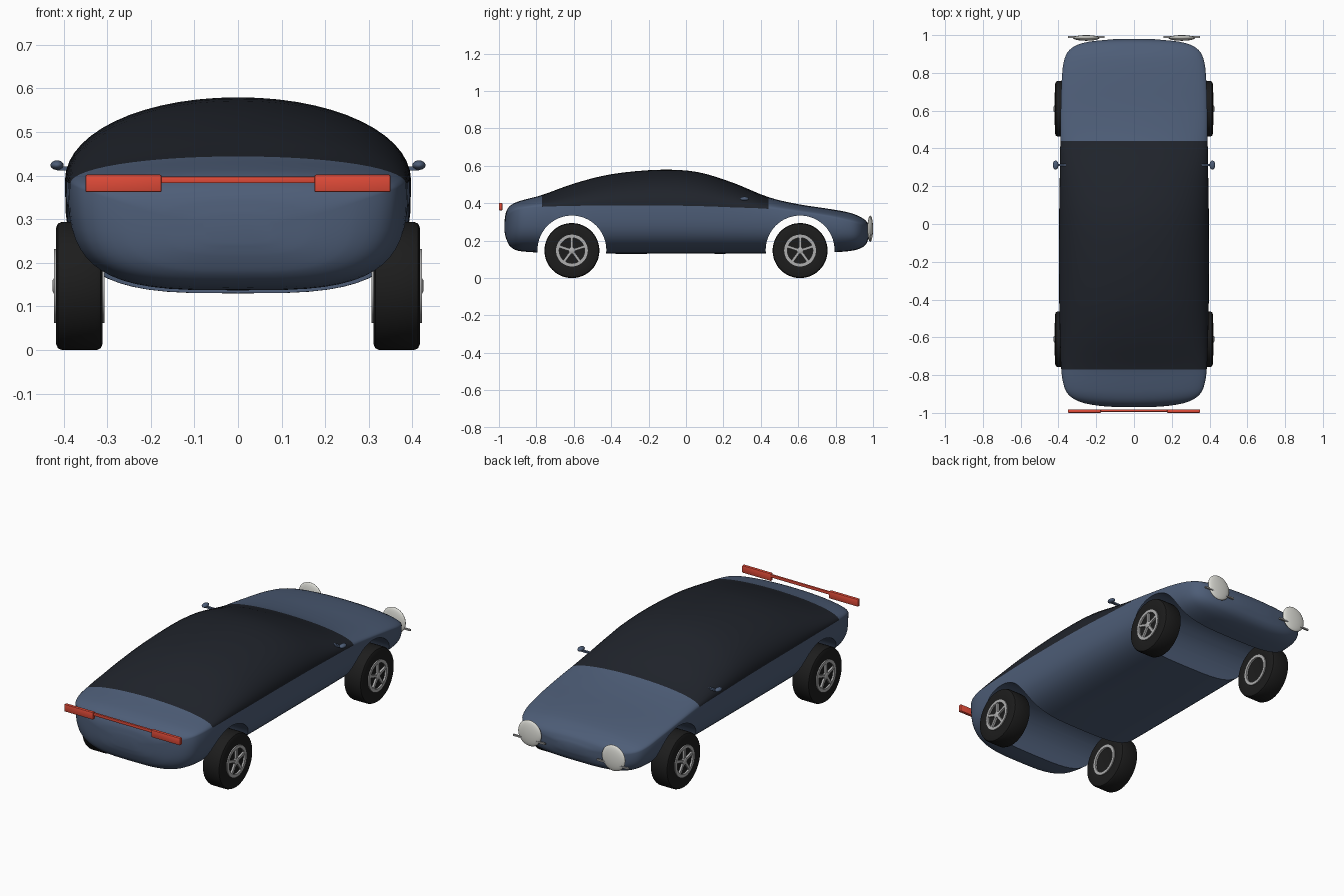
import bpy, bmesh
from math import sin, cos, pi, radians
from mathutils import Matrix

if "Cube" in bpy.data.objects:
    bpy.data.objects.remove(bpy.data.objects["Cube"])


def material(name, rgb):
    m = bpy.data.materials.new(name)
    m.diffuse_color = (*rgb, 1)
    m.use_nodes = True
    m.node_tree.nodes["Principled BSDF"].inputs["Base Color"].default_value = m.diffuse_color
    return m


PAINT = material("paint", (0.075, 0.11, 0.185))
GLASS = material("dark_glass", (0.014, 0.017, 0.024))
RUBBER = material("rubber", (0.012, 0.012, 0.012))
METAL = material("metal", (0.42, 0.42, 0.42))
LAMP = material("lamp", (0.75, 0.75, 0.70))
RED = material("red_lamp", (0.75, 0.07, 0.04))


def finish(name, bm, mats, angle=35):
    bmesh.ops.recalc_face_normals(bm, faces=bm.faces)
    me = bpy.data.meshes.new(name)
    bm.to_mesh(me)
    bm.free()
    ob = bpy.data.objects.new(name, me)
    bpy.context.collection.objects.link(ob)
    for m in mats:
        me.materials.append(m)
    smooth(ob, angle)
    return ob


def smooth(ob, angle=35):
    bpy.ops.object.select_all(action='DESELECT')
    ob.select_set(True)
    bpy.context.view_layer.objects.active = ob
    bpy.ops.object.shade_smooth_by_angle(angle=radians(angle))


def box(bm, center, size, rot=None, bevel=0):
    mat = Matrix.Translation(center) @ (rot or Matrix()) @ Matrix.Diagonal((*size, 1))
    vs = bmesh.ops.create_cube(bm, size=1, matrix=mat)['verts']
    if bevel:
        edges = list({e for v in vs for e in v.link_edges})
        bmesh.ops.bevel(bm, geom=edges, offset=bevel, segments=2, affect='EDGES', profile=0.5)


def ball(bm, center, radii):
    mat = Matrix.Translation(center) @ Matrix.Diagonal((*radii, 1))
    bmesh.ops.create_uvsphere(bm, u_segments=32, v_segments=16, radius=1, matrix=mat)


def lathe_x(bm, profile, center, n=48, closed=False):
    """Spin (x, radius) points about the x axis; ends are capped unless closed."""
    rings = [[bm.verts.new((center[0] + x, center[1] + r * cos(2 * pi * i / n),
                            center[2] + r * sin(2 * pi * i / n))) for i in range(n)]
             for x, r in profile]
    pairs = list(zip(rings, rings[1:]))
    if closed:
        pairs.append((rings[-1], rings[0]))
    else:
        bm.faces.new(rings[0])
        bm.faces.new(rings[-1])
    for a, b in pairs:
        for i in range(n):
            j = (i + 1) % n
            bm.faces.new((a[i], a[j], b[j], b[i]))


# Body stations: y, half width, floor, belt line, roof line
STATIONS = [
    (-0.970, 0.080, 0.245, 0.290, 0.310), (-0.963, 0.180, 0.215, 0.310, 0.350),
    (-0.945, 0.275, 0.175, 0.340, 0.382), (-0.910, 0.340, 0.150, 0.362, 0.404),
    (-0.860, 0.370, 0.141, 0.373, 0.420), (-0.770, 0.385, 0.136, 0.381, 0.444),
    (-0.600, 0.392, 0.132, 0.386, 0.505), (-0.400, 0.396, 0.130, 0.388, 0.555),
    (-0.140, 0.397, 0.130, 0.388, 0.579), (0.060, 0.396, 0.130, 0.385, 0.567),
    (0.250, 0.393, 0.130, 0.378, 0.510), (0.440, 0.390, 0.131, 0.370, 0.433),
    (0.600, 0.388, 0.133, 0.352, 0.395), (0.770, 0.382, 0.137, 0.325, 0.369),
    (0.880, 0.366, 0.145, 0.300, 0.348), (0.935, 0.325, 0.160, 0.285, 0.325),
    (0.965, 0.240, 0.185, 0.272, 0.303), (0.980, 0.090, 0.225, 0.258, 0.272),
]


def interpolate(s, steps=4):
    """Hermite curve through the stations, y as parameter."""
    def slope(i, k):
        a, b = s[max(i - 1, 0)], s[min(i + 1, len(s) - 1)]
        return (b[k] - a[k]) / (b[0] - a[0])
    out = []
    for i in range(len(s) - 1):
        h = s[i + 1][0] - s[i][0]
        for j in range(steps):
            t = j / steps
            row = [s[i][0] + h * t]
            for k in range(1, 5):
                row.append((2*t**3 - 3*t**2 + 1) * s[i][k] + (t**3 - 2*t*t + t) * h * slope(i, k)
                           + (3*t*t - 2*t**3) * s[i + 1][k] + (t**3 - t*t) * h * slope(i + 1, k))
            out.append(row)
    return out + [list(s[-1])]


# Body shell: rounded upper arc over a squarer lower arc, lofted along y
N = 56
bm = bmesh.new()
rings = []
for y, hw, zf, zb, zr in interpolate(STATIONS):
    ring = []
    for i in range(N):
        a = 2 * pi * i / N
        c, s = cos(a), sin(a)
        e = 2 / 2.05 if i <= N // 2 else 2 / 3.4
        x = hw * abs(c) ** e * (1 if c > 0 else -1)
        z = zb + abs(s) ** e * ((zr - zb) if i <= N // 2 else (zf - zb))
        ring.append(bm.verts.new((x, y, z)))
    rings.append(ring)
for a, b in zip(rings, rings[1:]):
    ym = (a[0].co.y + b[0].co.y) / 2
    for i in range(N):
        j = (i + 1) % N
        f = bm.faces.new((a[i], a[j], b[j], b[i]))
        f.material_index = int(i < N // 2 and -0.77 < ym < 0.44)
bm.faces.new(rings[0])
bm.faces.new(rings[-1])
body = finish("body", bm, [PAINT, GLASS])

# Wheel arches cut right across the body
WHEEL_Y, WHEEL_Z = 0.61, 0.147
for y in (-WHEEL_Y, WHEEL_Y):
    bm = bmesh.new()
    lathe_x(bm, [(-0.6, 0.184), (0.6, 0.184)], (0, y, 0.15), 64)
    cutter = finish("arch_cutter", bm, [PAINT])
    cutter.hide_render = True
    mod = body.modifiers.new("arch", 'BOOLEAN')
    mod.object, mod.operation, mod.solver = cutter, 'DIFFERENCE', 'EXACT'
    bpy.context.view_layer.objects.active = body
    bpy.ops.object.modifier_apply(modifier=mod.name)
    bpy.data.objects.remove(cutter)
smooth(body)

# Wheels: tyre, rim ring, hub and five spokes
for side, sx in (("right", 1), ("left", -1)):
    for end, y in (("front", -WHEEL_Y), ("rear", WHEEL_Y)):
        c = (sx * 0.364, y, WHEEL_Z)
        bm = bmesh.new()
        lathe_x(bm, [(-0.046, 0.06), (-0.053, 0.09), (-0.053, 0.134), (-0.049, 0.143), (-0.04, 0.147),
                     (0.04, 0.147), (0.049, 0.143), (0.053, 0.134), (0.053, 0.09), (0.046, 0.06)], c)
        finish(f"{end}_{side}_tyre", bm, [RUBBER])
        bm = bmesh.new()
        lathe_x(bm, [(-0.058, 0.068), (-0.058, 0.085), (0.058, 0.085), (0.058, 0.068)], c, closed=True)
        lathe_x(bm, [(sx * 0.045, 0.018), (sx * 0.058, 0.018), (sx * 0.061, 0.013)], c, 24)
        for k in range(5):
            rot = Matrix.Rotation(2 * pi * k / 5, 4, 'X')
            pos = Matrix.Translation(c) @ rot @ Matrix.Translation((sx * 0.052, 0, 0.043))
            box(bm, pos.translation, (0.011, 0.014, 0.062), rot)
        finish(f"{end}_{side}_rim", bm, [METAL])

for side, sx in (("right", 1), ("left", -1)):
    # Door mirrors
    bm = bmesh.new()
    ball(bm, (sx * 0.415, 0.312, 0.424), (0.015, 0.024, 0.011))
    box(bm, (sx * 0.385, 0.312, 0.416), (0.06, 0.012, 0.009))
    finish(f"{side}_mirror", bm, [PAINT])
    # Round lamps with a thin crossbar
    bm = bmesh.new()
    ball(bm, (sx * 0.253, 0.985, 0.264), (0.07, 0.015, 0.07))
    finish(f"{side}_round_lamp", bm, [LAMP])
    bm = bmesh.new()
    box(bm, (sx * 0.253, 0.990, 0.232), (0.192, 0.010, 0.008))
    finish(f"{side}_lamp_bar", bm, [METAL])
    # Red lamp blocks
    bm = bmesh.new()
    box(bm, (sx * 0.2625, -0.991, 0.382), (0.175, 0.018, 0.04), bevel=0.004)
    finish(f"{side}_red_lamp", bm, [RED])

# Red light strip joining the blocks
bm = bmesh.new()
box(bm, (0, -0.988, 0.390), (0.36, 0.012, 0.015), bevel=0.002)
finish("red_light_strip", bm, [RED])
